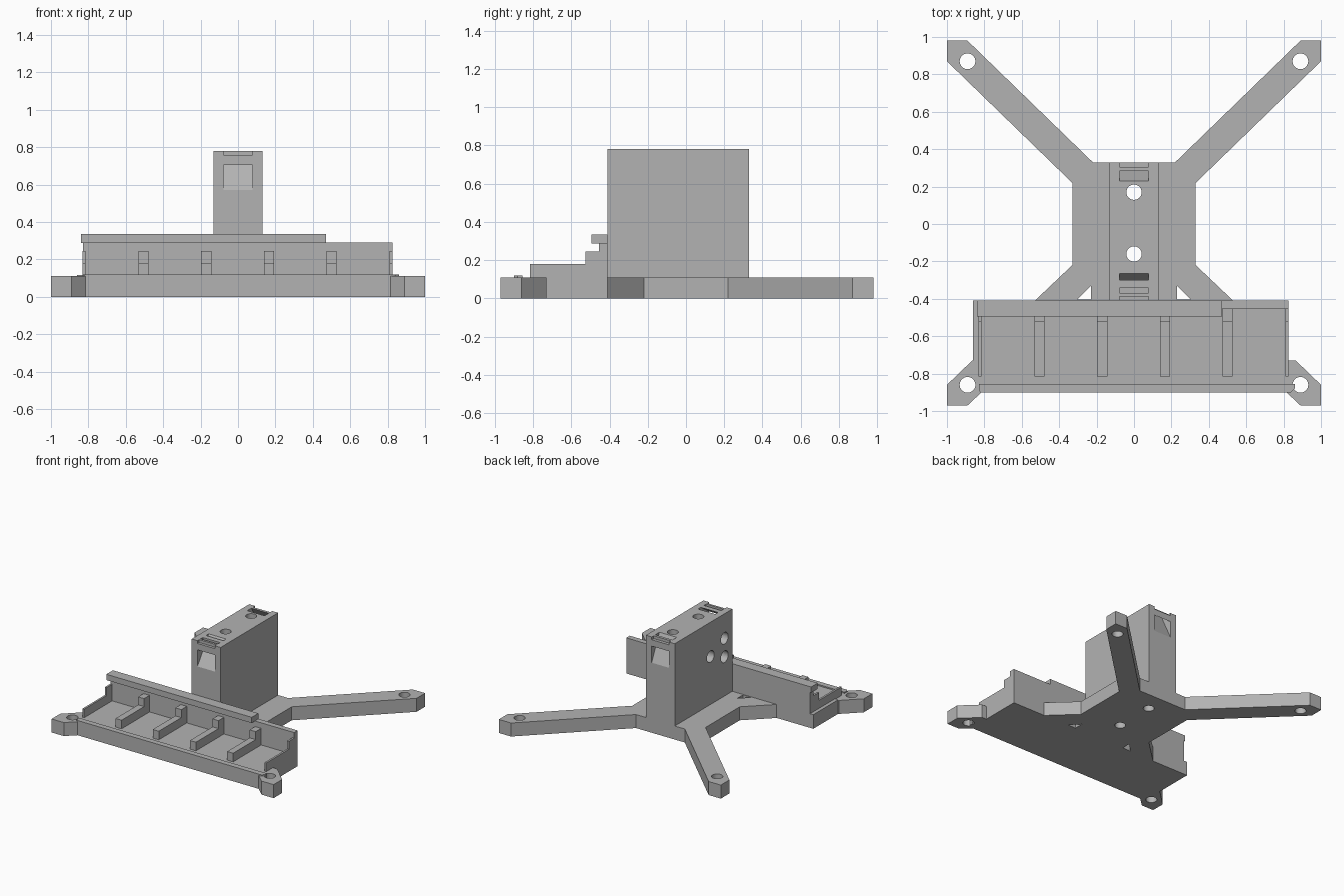
import bpy, bmesh
from mathutils import Matrix, Vector

if "Cube" in bpy.data.objects:
    bpy.data.objects.remove(bpy.data.objects["Cube"], do_unlink=True)

grey = bpy.data.materials.new("plain grey")
grey.use_nodes = True
grey.diffuse_color = (0.45, 0.45, 0.45, 1)
grey.node_tree.nodes["Principled BSDF"].inputs["Base Color"].default_value = grey.diffuse_color


def make(name, bm):
    bmesh.ops.recalc_face_normals(bm, faces=bm.faces)
    mesh = bpy.data.meshes.new(name)
    bm.to_mesh(mesh)
    bm.free()
    mesh.materials.append(grey)
    obj = bpy.data.objects.new(name, mesh)
    bpy.context.collection.objects.link(obj)
    return obj


def prism(name, outline, lo, hi, axis="z"):
    """Extrude an outline along z (points are x, y) or along x (points are y, z)."""
    bm = bmesh.new()
    place = (lambda p: (p[0], p[1], lo)) if axis == "z" else (lambda p: (lo, p[0], p[1]))
    face = bm.faces.new([bm.verts.new(place(p)) for p in outline])
    new = bmesh.ops.extrude_face_region(bm, geom=[face])["geom"]
    shift = Vector((0, 0, hi - lo)) if axis == "z" else Vector((hi - lo, 0, 0))
    bmesh.ops.translate(bm, vec=shift, verts=[v for v in new if isinstance(v, bmesh.types.BMVert)])
    return make(name, bm)


def box(name, x0, x1, y0, y1, z0, z1):
    return prism(name, [(x0, y0), (x1, y0), (x1, y1), (x0, y1)], z0, z1)


def rod(centre, radius, depth, axis="Z"):
    bm = bmesh.new()
    turn = Matrix.Rotation(1.5707963, 4, "Y") if axis == "X" else Matrix()
    bmesh.ops.create_cone(bm, cap_ends=True, segments=32, radius1=radius, radius2=radius,
                          depth=depth, matrix=Matrix.Translation(centre) @ turn)
    return make("hole_cutter", bm)


def cut(obj, cutter):
    mod = obj.modifiers.new("cut", "BOOLEAN")
    mod.operation, mod.solver, mod.object = "DIFFERENCE", "EXACT", cutter
    bpy.context.view_layer.objects.active = obj
    bpy.ops.object.modifier_apply(modifier=mod.name)
    bpy.data.objects.remove(cutter, do_unlink=True)


# Base plate with four splayed legs
half = [(.81, -.895), (.89, -.97), (1, -.97), (1, -.86), (.865, -.73), (.825, -.73),
        (.825, -.41), (.53, -.41), (.33, -.22), (.33, .22), (1, .87), (1, .98),
        (.89, .98), (.22, .33)]
base = prism("base_plate", half + [(-x, y) for x, y in reversed(half)], 0, .11)
for side in (-1, 1):
    for y in (-.86, .87):
        cut(base, rod((side * .89, y, .05), .042, .4))
    cut(base, prism("gap_cutter", [(side * .23, -.33), (side * .23, -.405), (side * .305, -.405)], -.1, .3))

# Upright tower block
tower = box("tower", -.13, .13, -.41, .33, .08, .78)
for y in (-.16, .17):
    for part in (base, tower):
        cut(part, rod((0, y, .4), .041, 1.4))

# Slanted strap channels from the end windows up to the top
front_channel = [(-.41, .57), (-.265, .78), (-.265, .8), (-.3, .8), (-.3, .78),
                 (-.41, .705), (-.43, .705), (-.43, .57)]
back_channel = [(.33, .57), (.23, .78), (.23, .8), (.283, .8), (.283, .78),
                (.33, .705), (.35, .705), (.35, .57)]
for outline in (front_channel, back_channel):
    cut(tower, prism("channel_cutter", outline, -.078, .078, "x"))

# Shallow grooves in the tower top
for y0, y1 in ((-.43, -.388), (-.37, -.342), (.305, .35)):
    cut(tower, box("groove_cutter", -.078, .078, y0, y1, .757, .82))

# Blind holes in the right side of the tower
for y, z in ((-.31, .58), (-.31, .43), (-.13, .5)):
    cut(tower, rod((-.12, y, z), .047, .2, "X"))

# Tray along the front: wall, overhanging lip, front rim and side ledge
box("tray_back_wall", -.83, .825, -.455, -.41, .1, .29)
box("tray_top_lip", -.84, .47, -.495, -.41, .288, .335)
prism("tray_front_rim", [(-.82, -.9), (.84, -.9), (.86, -.88), (.86, -.855), (-.83, -.855), (-.83, -.89)], 0, .12)
box("tray_side_ledge", -.86, -.82, -.73, -.41, 0, .115)

# Stepped dividers across the tray
step = [(-.815, .1), (-.815, .18), (-.525, .18), (-.525, .245), (-.44, .245), (-.44, .1)]
for x in (-.505, -.17, .165, .5):
    prism("tray_divider", step, x - .027, x + .027, "x")
for x in (-.823, .817):
    prism("tray_end_wall", step, x - .008, x + .008, "x")
